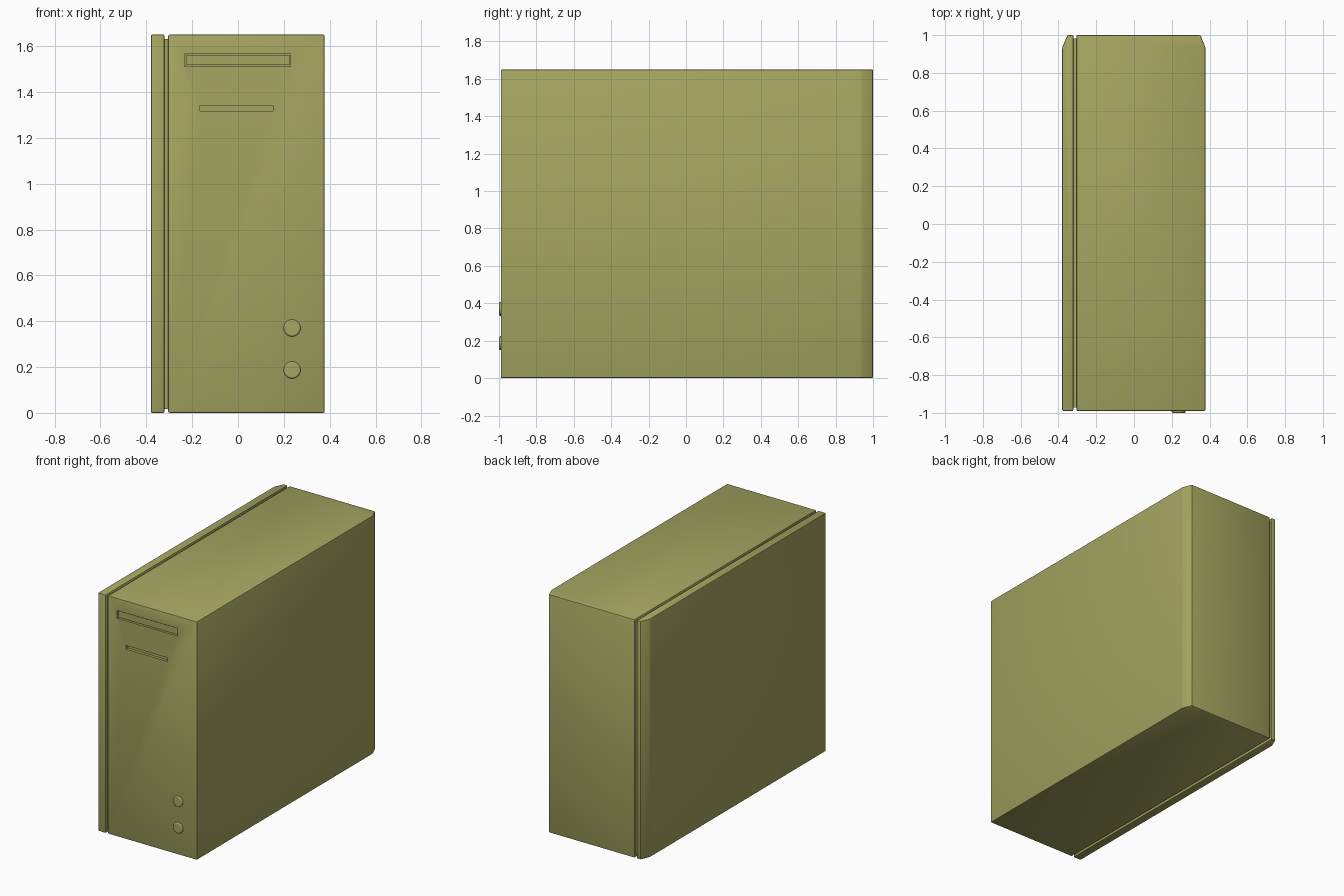
import bpy, bmesh, math

if "Cube" in bpy.data.objects:
    bpy.data.objects.remove(bpy.data.objects["Cube"])

FRONT, BACK, TOP = -0.99, 1.0, 1.65

paint = bpy.data.materials.new("olive_paint")
paint.diffuse_color = (0.38, 0.38, 0.12, 1)
paint.use_nodes = True
paint.node_tree.nodes["Principled BSDF"].inputs["Base Color"].default_value = paint.diffuse_color


def activate(ob):
    bpy.ops.object.select_all(action='DESELECT')
    ob.select_set(True)
    bpy.context.view_layer.objects.active = ob


def prism(name, outline, z0, z1, bevel=0.0):
    """Extrude an xy outline upwards, optionally softening its edges."""
    bm = bmesh.new()
    face = bm.faces.new([bm.verts.new((x, y, z0)) for x, y in outline])
    up = bmesh.ops.extrude_face_region(bm, geom=[face])
    verts = [g for g in up["geom"] if isinstance(g, bmesh.types.BMVert)]
    bmesh.ops.translate(bm, verts=verts, vec=(0, 0, z1 - z0))
    bmesh.ops.recalc_face_normals(bm, faces=bm.faces)
    if bevel:
        bmesh.ops.bevel(bm, geom=bm.edges[:], offset=bevel, segments=2,
                        profile=0.5, affect='EDGES')
    mesh = bpy.data.meshes.new(name)
    bm.to_mesh(mesh)
    bm.free()
    ob = bpy.data.objects.new(name, mesh)
    bpy.context.collection.objects.link(ob)
    mesh.materials.append(paint)
    return ob


def box(name, x0, x1, y0, y1, z0, z1, bevel=0.0):
    return prism(name, [(x0, y0), (x1, y0), (x1, y1), (x0, y1)], z0, z1, bevel)


def smooth(ob):
    activate(ob)
    bpy.ops.object.shade_smooth_by_angle(angle=math.radians(30))


def carve(target, cutter):
    mod = target.modifiers.new("carve", 'BOOLEAN')
    mod.operation, mod.solver, mod.object = 'DIFFERENCE', 'EXACT', cutter
    activate(target)
    bpy.ops.object.modifier_apply(modifier=mod.name)
    bpy.data.objects.remove(cutter)


# Main case with one chamfered rear corner
case = prism("case", [(-0.305, FRONT), (0.378, FRONT), (0.378, 0.935),
                      (0.352, BACK), (-0.305, BACK)], 0, TOP, 0.007)

# Removable side panel with the mirrored chamfer
panel = prism("side_panel", [(-0.38, FRONT), (-0.321, FRONT), (-0.321, BACK),
                             (-0.352, BACK), (-0.38, 0.935)], 0, TOP, 0.006)

# Recessed core closing the groove between case and panel
box("groove_core", -0.335, -0.29, FRONT + 0.018, BACK - 0.018, 0.018, TOP - 0.018)

# Drive slots sunk into the front
for x0, x1, z0, z1, depth in [(-0.233, 0.23, 1.512, 1.566, 0.02),
                              (-0.165, 0.152, 1.316, 1.342, 0.02)]:
    carve(case, box("slot_cutter", x0, x1, FRONT - 0.1, FRONT + depth, z0, z1))

# Disc tray face just inside the upper slot
box("disc_tray", -0.226, 0.224, FRONT + 0.008, FRONT + 0.03, 1.517, 1.561)

# Round front buttons
for name, z in [("power_button", 0.37), ("reset_button", 0.187)]:
    bpy.ops.mesh.primitive_cylinder_add(vertices=32, radius=0.037, depth=0.03,
                                        location=(0.236, FRONT + 0.005, z),
                                        rotation=(math.pi / 2, 0, 0))
    button = bpy.context.object
    button.name = name
    button.data.materials.append(paint)
    bevel = button.modifiers.new("rounded_rim", 'BEVEL')
    bevel.width, bevel.segments = 0.007, 3
    smooth(button)

smooth(case)
smooth(panel)
